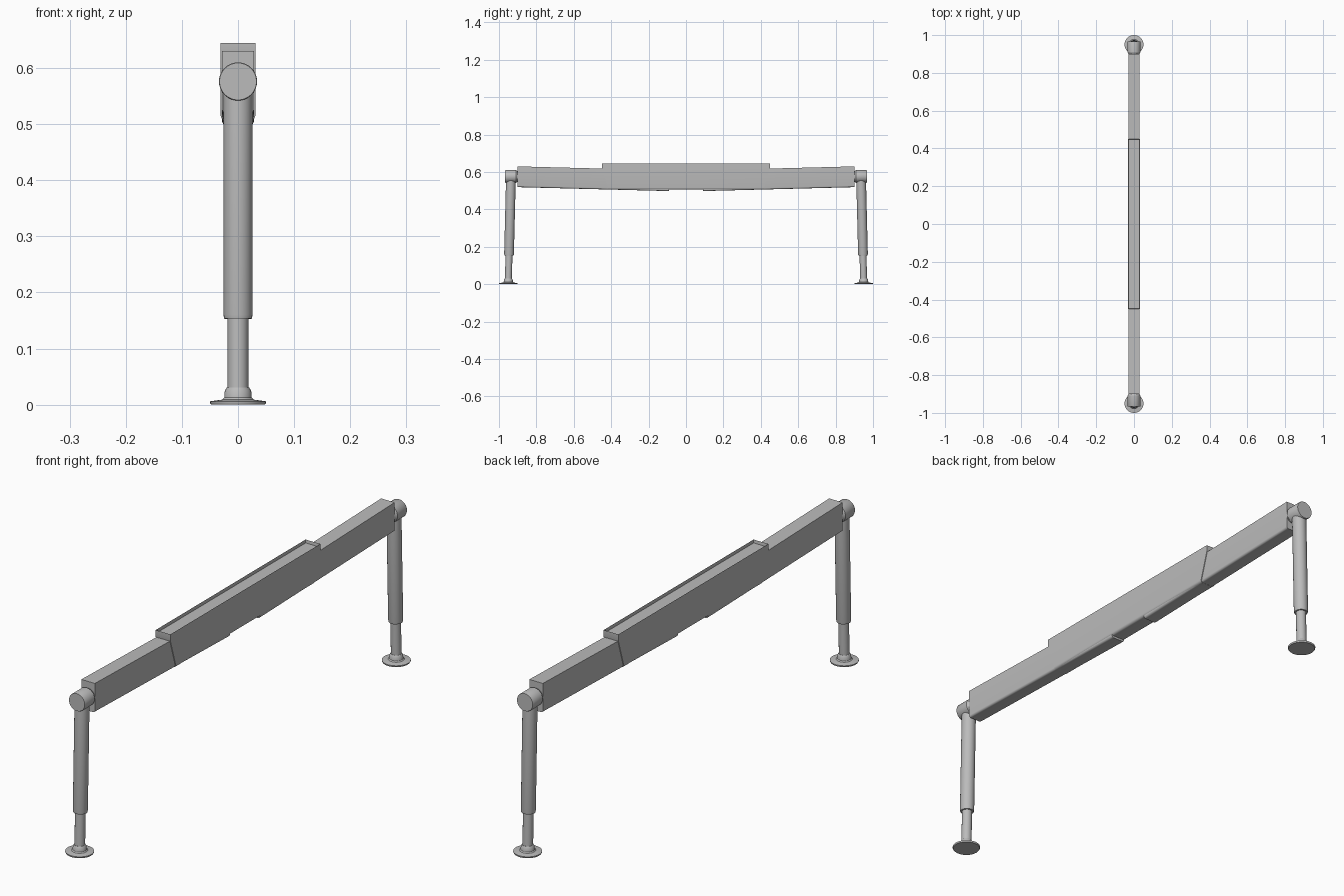
import bpy, bmesh, math
from mathutils import Vector

cube = bpy.data.objects.get("Cube")
if cube:
    bpy.data.objects.remove(cube, do_unlink=True)

grey = bpy.data.materials.new("steel grey")
grey.use_nodes = True
colour = (0.5, 0.5, 0.5, 1)
grey.diffuse_color = colour
grey.node_tree.nodes["Principled BSDF"].inputs["Base Color"].default_value = colour


def finish(bm, name, angle=35):
    bmesh.ops.recalc_face_normals(bm, faces=bm.faces)
    mesh = bpy.data.meshes.new(name)
    bm.to_mesh(mesh)
    bm.free()
    mesh.materials.append(grey)
    obj = bpy.data.objects.new(name, mesh)
    bpy.context.collection.objects.link(obj)
    bpy.ops.object.select_all(action='DESELECT')
    obj.select_set(True)
    bpy.context.view_layer.objects.active = obj
    bpy.ops.object.shade_smooth_by_angle(angle=math.radians(angle))
    return obj


def beam(name, outline, half_width, bevel, recess=0):
    """Extrude a side outline (y, z) across x and round its lower long edges."""
    bm = bmesh.new()
    face = bm.faces.new([bm.verts.new((-half_width, y, z)) for y, z in outline])
    ext = bmesh.ops.extrude_face_region(bm, geom=[face])
    verts = [g for g in ext["geom"] if isinstance(g, bmesh.types.BMVert)]
    bmesh.ops.translate(bm, vec=(2 * half_width, 0, 0), verts=verts)
    bmesh.ops.recalc_face_normals(bm, faces=bm.faces)
    if recess:
        top = max(bm.faces, key=lambda f: f.calc_center_median().z)
        bmesh.ops.inset_region(bm, faces=[top], thickness=0.002)
        bmesh.ops.translate(bm, vec=(0, 0, -recess), verts=top.verts)
    low = [e for e in bm.edges
           if abs(e.verts[0].co.x - e.verts[1].co.x) < 1e-5
           and abs(e.verts[0].co.y - e.verts[1].co.y) > 0.3
           and max(v.co.z for v in e.verts) < 0.55]
    bmesh.ops.bevel(bm, geom=low, offset=bevel, segments=4, profile=0.5, affect='EDGES')
    return finish(bm, name)


def turned(name, start, axis, profile, sides=24):
    """Closed solid of revolution; profile lists (distance along axis, radius)."""
    bm = bmesh.new()
    rot = Vector(axis).normalized().to_track_quat('Z', 'Y')
    rings = []
    for d, r in profile:
        ring = []
        for i in range(sides):
            a = math.tau * i / sides
            p = Vector((r * math.cos(a), r * math.sin(a), d))
            ring.append(bm.verts.new(Vector(start) + rot @ p))
        rings.append(ring)
    for a, b in zip(rings, rings[1:]):
        for i in range(sides):
            j = (i + 1) % sides
            bm.faces.new((a[i], a[j], b[j], b[i]))
    bm.faces.new(rings[0])
    bm.faces.new(rings[-1])
    return finish(bm, name)


# Central housing with slanted ends and a shallow tray on top
beam("central_housing",
     [(-0.45, 0.645), (-0.45, 0.62), (-0.415, 0.506),
      (0.415, 0.506), (0.45, 0.62), (0.45, 0.645)],
     0.031, 0.01, recess=0.012)

for side, s in (("front", -1), ("back", 1)):
    # Sliding arm, drooping slightly toward the middle
    beam(side + "_sliding_arm",
         [(s * 0.9, 0.63), (s * 0.9, 0.519), (s * 0.09, 0.498), (s * 0.09, 0.609)],
         0.0285, 0.008)

    # Pivot drum on the end of the arm
    turned(side + "_pivot_drum", (0, s * 0.895, 0.576), (0, s, 0),
           [(0, 0.026), (0.01, 0.031), (0.014, 0.034), (0.07, 0.034), (0.072, 0.033)], 32)

    # Leg sleeve and extending rod, leaning slightly outward
    top, foot = Vector((0, s * 0.936, 0.57)), Vector((0, s * 0.95, 0.01))
    lean = foot - top
    turned(side + "_leg_sleeve", top, lean,
           [(0, 0.026), (0.41, 0.026), (0.417, 0.0245)])
    turned(side + "_leg_rod", top, lean, [(0.4, 0.0185), (0.555, 0.0185)])

    # Foot plate with flared collar
    turned(side + "_foot_plate", (0, s * 0.95, 0), (0, 0, 1),
           [(0, 0.048), (0.003, 0.05), (0.006, 0.05), (0.009, 0.028),
            (0.013, 0.0245), (0.025, 0.0235), (0.031, 0.0195)], 32)
